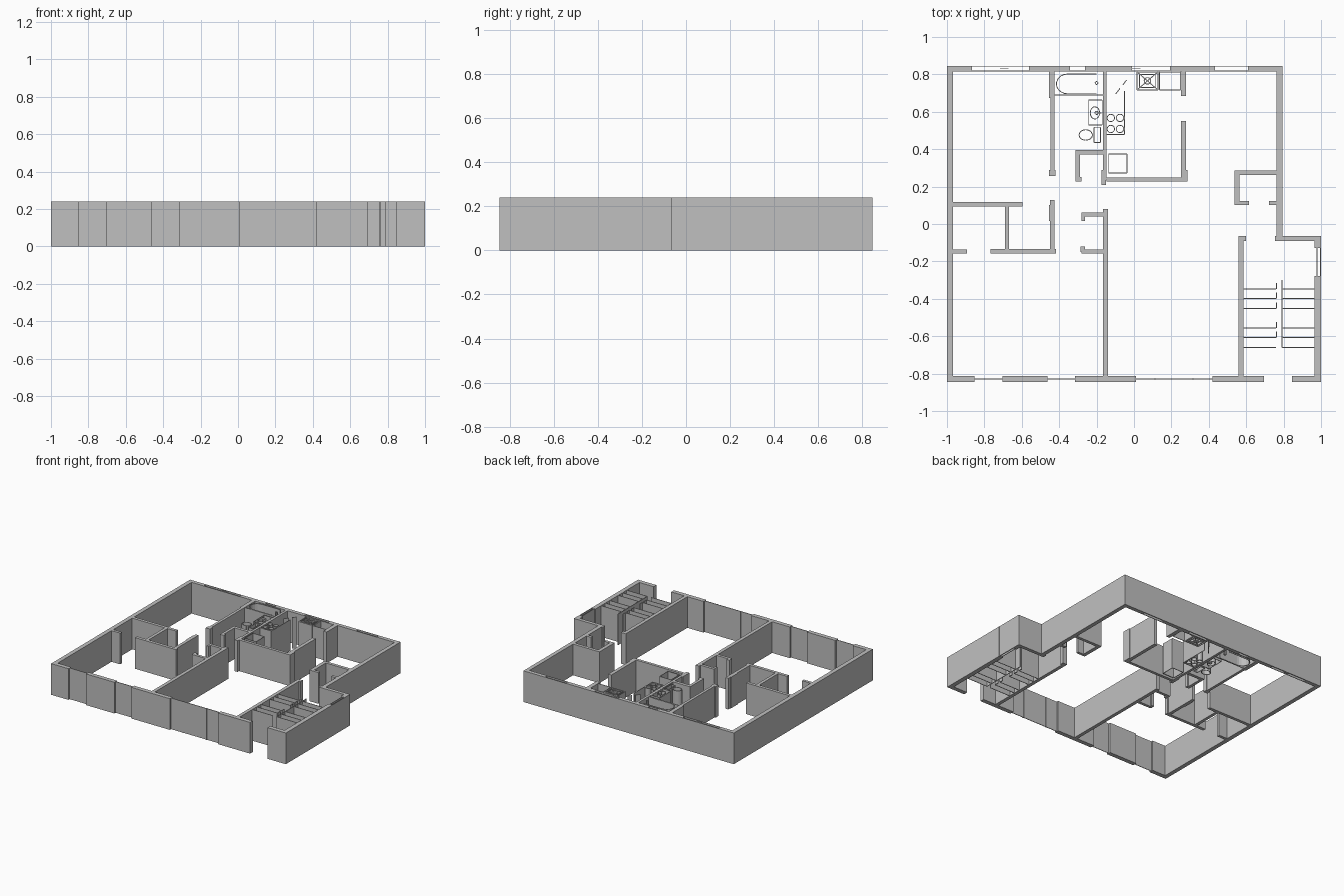
import bpy, bmesh, math
from mathutils import Vector

if "Cube" in bpy.data.objects:
    bpy.data.objects.remove(bpy.data.objects["Cube"])

H = 0.24      # wall height
T = 0.0045    # thickness of thin plan lines

grey = bpy.data.materials.new("plaster grey")
grey.diffuse_color = (0.53, 0.53, 0.53, 1)
grey.use_nodes = True
grey.node_tree.nodes["Principled BSDF"].inputs["Base Color"].default_value = grey.diffuse_color


def finish(bm, name):
    bmesh.ops.recalc_face_normals(bm, faces=bm.faces[:])
    me = bpy.data.meshes.new(name)
    bm.to_mesh(me)
    bm.free()
    me.materials.append(grey)
    ob = bpy.data.objects.new(name, me)
    bpy.context.collection.objects.link(ob)


def walls(name, rects):
    """Union of rectangles (x0, y0, x1, y1) on a cell grid, extruded to wall height."""
    xs = sorted({v for r in rects for v in (r[0], r[2])})
    ys = sorted({v for r in rects for v in (r[1], r[3])})
    bm, verts = bmesh.new(), {}

    def vert(i, j):
        if (i, j) not in verts:
            verts[i, j] = bm.verts.new((xs[i], ys[j], 0))
        return verts[i, j]

    for i in range(len(xs) - 1):
        for j in range(len(ys) - 1):
            cx, cy = (xs[i] + xs[i + 1]) / 2, (ys[j] + ys[j + 1]) / 2
            if any(a < cx < c and b < cy < d for a, b, c, d in rects):
                bm.faces.new([vert(i, j), vert(i + 1, j), vert(i + 1, j + 1), vert(i, j + 1)])
    ext = bmesh.ops.extrude_face_region(bm, geom=bm.faces[:], use_keep_orig=True)
    bmesh.ops.translate(bm, vec=(0, 0, H),
                        verts=[g for g in ext["geom"] if isinstance(g, bmesh.types.BMVert)])
    bmesh.ops.recalc_face_normals(bm, faces=bm.faces[:])
    bmesh.ops.dissolve_limit(bm, angle_limit=0.01, verts=bm.verts[:], edges=bm.edges[:])
    finish(bm, name)


def strokes(name, paths):
    """Thin full-height panels along 2D paths."""
    bm = bmesh.new()
    for path in paths:
        for a, b in zip(path, path[1:]):
            a, b = Vector(a), Vector(b)
            d = (b - a).normalized() * T / 2
            n = Vector((-d.y, d.x))
            base = [a - n, b - n, b + n, a + n]
            lo = [bm.verts.new((p.x, p.y, 0)) for p in base]
            hi = [bm.verts.new((p.x, p.y, H)) for p in base]
            bm.faces.new(lo[::-1])
            bm.faces.new(hi)
            for k in range(4):
                m = (k + 1) % 4
                bm.faces.new([lo[k], lo[m], hi[m], hi[k]])
    finish(bm, name)


def box(x0, y0, x1, y1):
    return [(x0, y0), (x1, y0), (x1, y1), (x0, y1), (x0, y0)]


def oval(cx, cy, rx, ry, n=16, a0=0, a1=360):
    angs = [math.radians(a0 + (a1 - a0) * k / n) for k in range(n + 1)]
    return [(cx + rx * math.cos(a), cy + ry * math.sin(a)) for a in angs]


# Exterior walls, broken by window and door openings
back_windows = [(-.866, -.561), (-.342, -.262), (-.011, .193), (.433, .61)]
front_windows = [(-.852, -.702), (-.462, -.315), (.012, .421)]


def run(x0, x1, y0, y1, gaps):
    cuts = [x0] + [v for g in gaps for v in g] + [x1]
    return [(cuts[k], y0, cuts[k + 1], y1) for k in range(0, len(cuts), 2)]


exterior = run(-1, .793, .816, .846, back_windows)
exterior += run(-1, 1, -.846, -.813, front_windows + [(.695, .845)])
exterior += [
    (-1, -.846, -.967, .846),      # left side
    (.762, -.091, .793, .846),     # right side, rear
    (.753, -.091, 1, -.064),       # jog to the stairwell
    (.966, -.128, 1, -.064),
    (.966, -.846, 1, -.278),       # right side, front
]
walls("exterior_walls", exterior)

# Bedroom, bathroom and closet partitions
walls("left_partitions", [
    (-.165, -.813, -.138, .08),    # central wall, front
    (-.167, .235, -.148, .816),    # central wall, rear
    (-.175, .209, -.150, .289),
    (-.455, .674, -.425, .816), (-.446, .262, -.425, .674), (-.455, .257, -.419, .289),
    (-.312, .372, -.167, .396), (-.312, .227, -.290, .396), (-.312, .227, -.280, .251),
    (-.967, .094, -.595, .118), (-.691, -.136, -.667, .094),
    (-.766, -.158, -.417, -.134), (-.967, -.158, -.894, -.136),
    (-.450, -.136, -.426, .128), (-.455, .016, -.426, .102),
    (-.280, .040, -.165, .062), (-.280, .016, -.263, .062),
    (-.280, -.158, -.165, -.136), (-.285, -.150, -.263, -.120),
])

# Kitchen, hall closet and stairwell partitions
walls("right_partitions", [
    (-.148, .227, .285, .249),
    (.250, .227, .277, .551), (.250, .227, .285, .289),
    (.250, .684, .277, .816),
    (.537, .262, .762, .286), (.537, .102, .565, .286), (.537, .102, .614, .123),
    (.722, .102, .762, .123),
    (.558, -.813, .585, -.064), (.558, -.091, .598, -.064),
])

# Window panes: double at the back and right, single at the front
panes = [[(a, y), (b, y)] for a, b in back_windows for y in (.8437, .8183)]
panes += [[(a, -.829), (b, -.829)] for a, b in front_windows]
panes += [[(x, -.278), (x, -.128)] for x in (.978, .9975)]
panes += [[(x, -.835), (x, -.823)] for x in (.112, .316)]
panes += [[(-.716, .833), (-.67, .833)], [(-.01, .833), (.035, .833)]]
strokes("window_panes", panes)

# Staircase: two flights of risers around a central rail
levels = (-.348, -.399, -.452, -.556, -.607, -.660)
stairs = [[(a, y), (b, y)] for y in levels for a, b in ((.585, .760), (.791, .966))]
stairs += [[(.791, -.30), (.791, -.660)]]
stairs += [[(.762, y), (.762, y + .032)] for y in levels[:5]]
strokes("staircase", stairs)

# Bathroom fixtures
tub = [(-.2, .802)] + oval(-.355, .749, .06, .053, 10, 90, 270) + [(-.2, .696)]
strokes("bathtub", [[(-.425, .69), (-.167, .69)], tub, oval(-.2, .754, .008, .008, 8)])
strokes("washbasin", [box(-.242, .53, -.17, .663), oval(-.209, .594, .025, .033),
                      oval(-.2, .594, .009, .009, 8), [(-.2, .594), (-.175, .594)]])
strokes("toilet", [oval(-.258, .476, .036, .028), box(-.214, .435, -.18, .517)])

# Kitchen fixtures
strokes("counter", [[(-.05, .71), (-.05, .478), (-.147, .478)],
                    [(-.098, .695), (-.075, .725)], [(-.06, .743), (-.04, .77)]])
strokes("stove_burners", [oval(x, y, .02, .02, 12) for x in (-.124, -.075) for y in (.567, .508)])
strokes("kitchen_sink", [box(.016, .717, .128, .813), [(.02, .72), (.124, .81)],
                         [(.02, .81), (.124, .72)], box(.03, .73, .114, .80),
                         oval(.072, .765, .018, .018, 10)])
strokes("dishwasher", [box(.137, .717, .248, .813)])
strokes("refrigerator", [box(-.135, .273, -.037, .375)])
